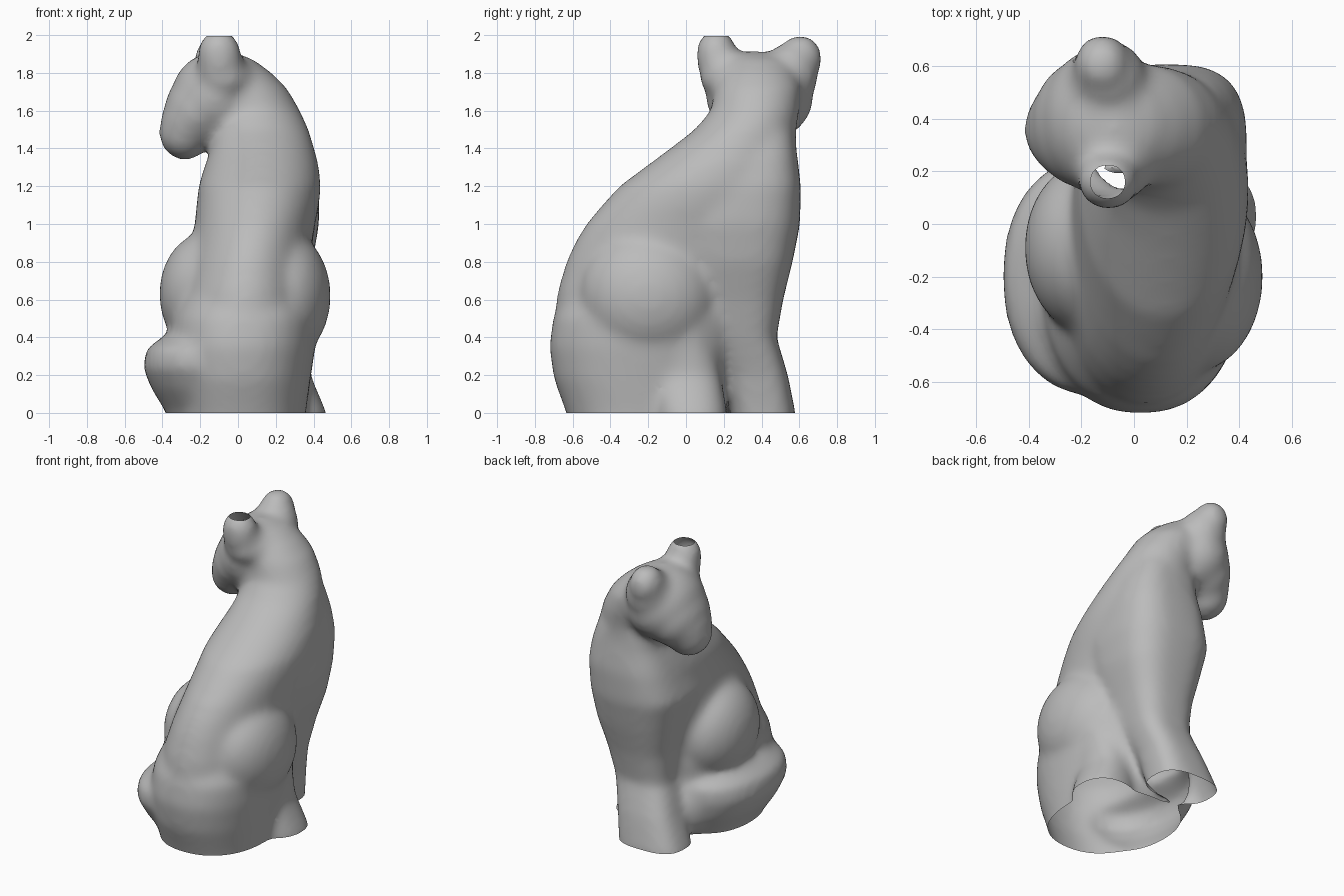
import bpy, bmesh, math
from mathutils import Matrix, Vector

cube = bpy.data.objects.get("Cube")
if cube:
    bpy.data.objects.remove(cube, do_unlink=True)

clay = bpy.data.materials.new("grey clay")
clay.use_nodes = True
GREY = (0.5, 0.5, 0.5, 1)
clay.diffuse_color = GREY
clay.node_tree.nodes["Principled BSDF"].inputs["Base Color"].default_value = GREY

bm = bmesh.new()
SIDES = 32


def loft(sections, power=2.0):
    """Closed stack of superellipse rings: (z, centre x, centre y, radius x, radius y)."""
    rings = []
    for z, cx, cy, rx, ry in sections:
        ring = []
        for i in range(SIDES):
            a = 2 * math.pi * i / SIDES
            c, s = math.cos(a), math.sin(a)
            x = math.copysign(abs(c) ** (2 / power), c)
            y = math.copysign(abs(s) ** (2 / power), s)
            ring.append(bm.verts.new((cx + rx * x, cy + ry * y, z)))
        rings.append(ring)
    for a, b in zip(rings, rings[1:]):
        for i in range(SIDES):
            j = (i + 1) % SIDES
            bm.faces.new((a[i], a[j], b[j], b[i]))
    bm.faces.new(rings[0][::-1])
    bm.faces.new(rings[-1])


def ball(centre, radii, tilt=0.0, turn=0.0):
    m = (Matrix.Translation(centre) @ Matrix.Rotation(turn, 4, 'Z')
         @ Matrix.Rotation(tilt, 4, 'X') @ Matrix.Diagonal((*radii, 1)))
    bmesh.ops.create_uvsphere(bm, u_segments=32, v_segments=20, radius=1, matrix=m)


# rump and hollow base
loft([(-0.12, 0.02, -0.23, 0.33, 0.37), (0.0, 0.02, -0.22, 0.34, 0.415),
      (0.18, 0.02, -0.23, 0.365, 0.47), (0.35, 0.025, -0.22, 0.385, 0.505),
      (0.5, 0.035, -0.2, 0.385, 0.505), (0.62, 0.04, -0.18, 0.34, 0.46)], 2.25)

# torso, leaning up from the rump to the neck
loft([(0.4, 0.035, -0.21, 0.36, 0.5), (0.65, 0.045, -0.15, 0.34, 0.53),
      (0.8, 0.06, -0.09, 0.325, 0.545), (0.9, 0.075, -0.03, 0.32, 0.56),
      (1.0, 0.09, 0.03, 0.32, 0.56), (1.1, 0.105, 0.08, 0.325, 0.525),
      (1.2, 0.115, 0.125, 0.325, 0.48), (1.3, 0.125, 0.19, 0.305, 0.41),
      (1.4, 0.13, 0.25, 0.275, 0.335), (1.5, 0.12, 0.315, 0.255, 0.27),
      (1.6, 0.09, 0.365, 0.24, 0.235), (1.72, 0.03, 0.38, 0.23, 0.23),
      (1.8, -0.01, 0.38, 0.19, 0.2), (1.88, -0.05, 0.38, 0.12, 0.15)], 2.0)

# chest running down into the joined front legs
loft([(-0.12, -0.07, 0.42, 0.24, 0.16), (0.0, -0.05, 0.41, 0.23, 0.17),
      (0.2, 0.01, 0.375, 0.205, 0.165), (0.4, 0.075, 0.3, 0.2, 0.18),
      (0.6, 0.095, 0.27, 0.235, 0.245), (0.8, 0.105, 0.265, 0.29, 0.3),
      (1.0, 0.1, 0.26, 0.33, 0.345), (1.2, 0.13, 0.3, 0.3, 0.31),
      (1.35, 0.14, 0.32, 0.26, 0.27), (1.48, 0.12, 0.34, 0.23, 0.235)], 2.9)

# haunches
ball((0.23, -0.2, 0.62), (0.262, 0.365, 0.35), -0.25)
ball((-0.17, -0.09, 0.63), (0.248, 0.33, 0.325), -0.2)

# hind foot on the outer side
loft([(-0.12, 0.3, 0.04, 0.18, 0.18), (0.0, 0.285, 0.03, 0.185, 0.19),
      (0.2, 0.24, 0.0, 0.145, 0.185), (0.35, 0.235, -0.03, 0.155, 0.185),
      (0.5, 0.25, -0.08, 0.16, 0.2)], 2.3)

# tail wrapped along the other side, a ridge with an undercut below
loft([(-0.12, -0.11, -0.16, 0.24, 0.3), (0.0, -0.12, -0.16, 0.26, 0.34),
      (0.13, -0.14, -0.18, 0.32, 0.415), (0.24, -0.15, -0.2, 0.355, 0.455),
      (0.34, -0.15, -0.2, 0.335, 0.45), (0.41, -0.14, -0.19, 0.25, 0.36)], 2.2)
ball((-0.155, 0.14, 0.18), (0.14, 0.15, 0.21))

# head turned to the side, with a crest between the ears, cheeks and muzzle
ball((-0.12, 0.39, 1.67), (0.235, 0.285, 0.24))
ball((-0.075, 0.36, 1.77), (0.19, 0.29, 0.145))
ball((-0.21, 0.38, 1.6), (0.18, 0.24, 0.2))
ball((-0.25, 0.365, 1.54), (0.16, 0.195, 0.165))
ball((-0.28, 0.36, 1.485), (0.14, 0.16, 0.148))

# ears: one with an open flat tip, one rounded
loft([(1.6, -0.09, 0.3, 0.14, 0.15), (1.75, -0.09, 0.23, 0.135, 0.15),
      (1.86, -0.095, 0.18, 0.122, 0.125), (1.94, -0.1, 0.16, 0.112, 0.105),
      (1.99, -0.1, 0.16, 0.085, 0.08), (2.02, -0.1, 0.16, 0.06, 0.06)])
ball((-0.12, 0.605, 1.875), (0.108, 0.118, 0.128))
ball((-0.1, 0.55, 1.79), (0.15, 0.15, 0.17))

raw = bpy.data.meshes.new("raw_cat")
bm.to_mesh(raw)
bm.free()
cat = bpy.data.objects.new("sitting_cat", raw)
bpy.context.collection.objects.link(cat)

# fuse the parts into one soft skin
remesh = cat.modifiers.new("fuse", 'REMESH')
remesh.mode = 'VOXEL'
remesh.voxel_size = 0.022
smooth = cat.modifiers.new("soften", 'SMOOTH')
smooth.factor = 0.5
smooth.iterations = 20
skin = bpy.data.meshes.new_from_object(cat.evaluated_get(bpy.context.evaluated_depsgraph_get()))
cat.modifiers.clear()
cat.data = skin
bpy.data.meshes.remove(raw)

# cut the hollow base and the open ear tip
bm = bmesh.new()
bm.from_mesh(skin)
for z, up in ((0.0, -1), (1.995, 1)):
    bmesh.ops.bisect_plane(bm, geom=bm.verts[:] + bm.edges[:] + bm.faces[:],
                           plane_co=Vector((0, 0, z)), plane_no=Vector((0, 0, up)),
                           clear_outer=True)
bm.to_mesh(skin)
bm.free()

skin.materials.clear()
skin.materials.append(clay)
bpy.context.view_layer.objects.active = cat
cat.select_set(True)
bpy.ops.object.shade_smooth_by_angle(angle=math.radians(40))
